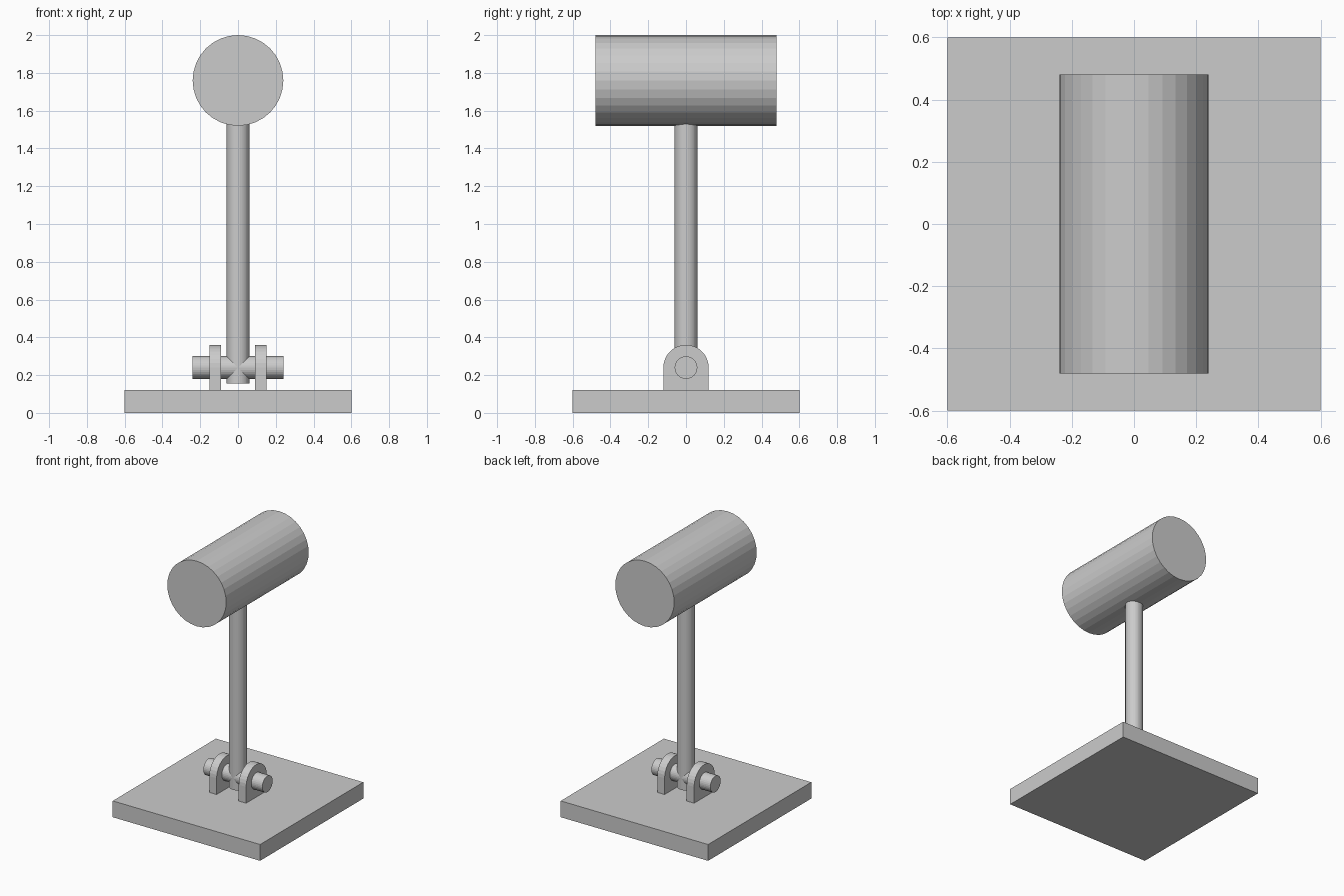
import bpy, bmesh, math
from mathutils import Matrix

if "Cube" in bpy.data.objects:
    bpy.data.objects.remove(bpy.data.objects["Cube"])

SIDES = 32
AXLE_Z = 0.24


def finish(bm, name):
    bmesh.ops.recalc_face_normals(bm, faces=bm.faces)
    mesh = bpy.data.meshes.new(name)
    bm.to_mesh(mesh)
    bm.free()
    obj = bpy.data.objects.new(name, mesh)
    bpy.context.collection.objects.link(obj)
    return obj


def rod(name, radius, length, centre, axis='Z'):
    """Flat-shaded cylinder along the given axis."""
    turn = {'X': Matrix.Rotation(math.pi / 2, 4, 'Y'),
            'Y': Matrix.Rotation(math.pi / 2, 4, 'X'),
            'Z': Matrix.Identity(4)}[axis]
    bm = bmesh.new()
    bmesh.ops.create_cone(bm, cap_ends=True, segments=SIDES, radius1=radius,
                          radius2=radius, depth=length,
                          matrix=Matrix.Translation(centre) @ turn)
    return finish(bm, name)


def lug(name, x, thickness, radius, bottom):
    """Round-topped bracket, profile in YZ extruded along X."""
    bm = bmesh.new()
    half = SIDES // 2
    arc = [(radius * math.cos(math.pi * i / half),
            AXLE_Z + radius * math.sin(math.pi * i / half)) for i in range(half + 1)]
    profile = [(radius, bottom)] + arc + [(-radius, bottom)]
    face = bm.faces.new([bm.verts.new((x - thickness / 2, y, z)) for y, z in profile])
    out = bmesh.ops.extrude_face_region(bm, geom=[face], use_keep_orig=True)
    verts = [v for v in out['geom'] if isinstance(v, bmesh.types.BMVert)]
    bmesh.ops.translate(bm, verts=verts, vec=(thickness, 0, 0))
    return finish(bm, name)


# Square base plate
bm = bmesh.new()
bmesh.ops.create_cube(bm, size=1, matrix=Matrix.Translation((0, 0, 0.06))
                      @ Matrix.Diagonal((1.2, 1.2, 0.12, 1)))
finish(bm, "base_plate")

# Pair of pivot brackets
for side, sign in (("left", -1), ("right", 1)):
    lug(f"bracket_{side}", sign * 0.12, 0.06, 0.12, 0.12)

# Pivot pin through the brackets
rod("pivot_pin", 0.06, 0.48, (0, 0, AXLE_Z), 'X')

# Upright handle, let into the head
low, high = 0.156, 1.54
rod("handle", 0.06, high - low, (0, 0, (low + high) / 2))

# Cylindrical hammer head
rod("head", 0.24, 0.96, (0, 0, 1.76), 'Y')
